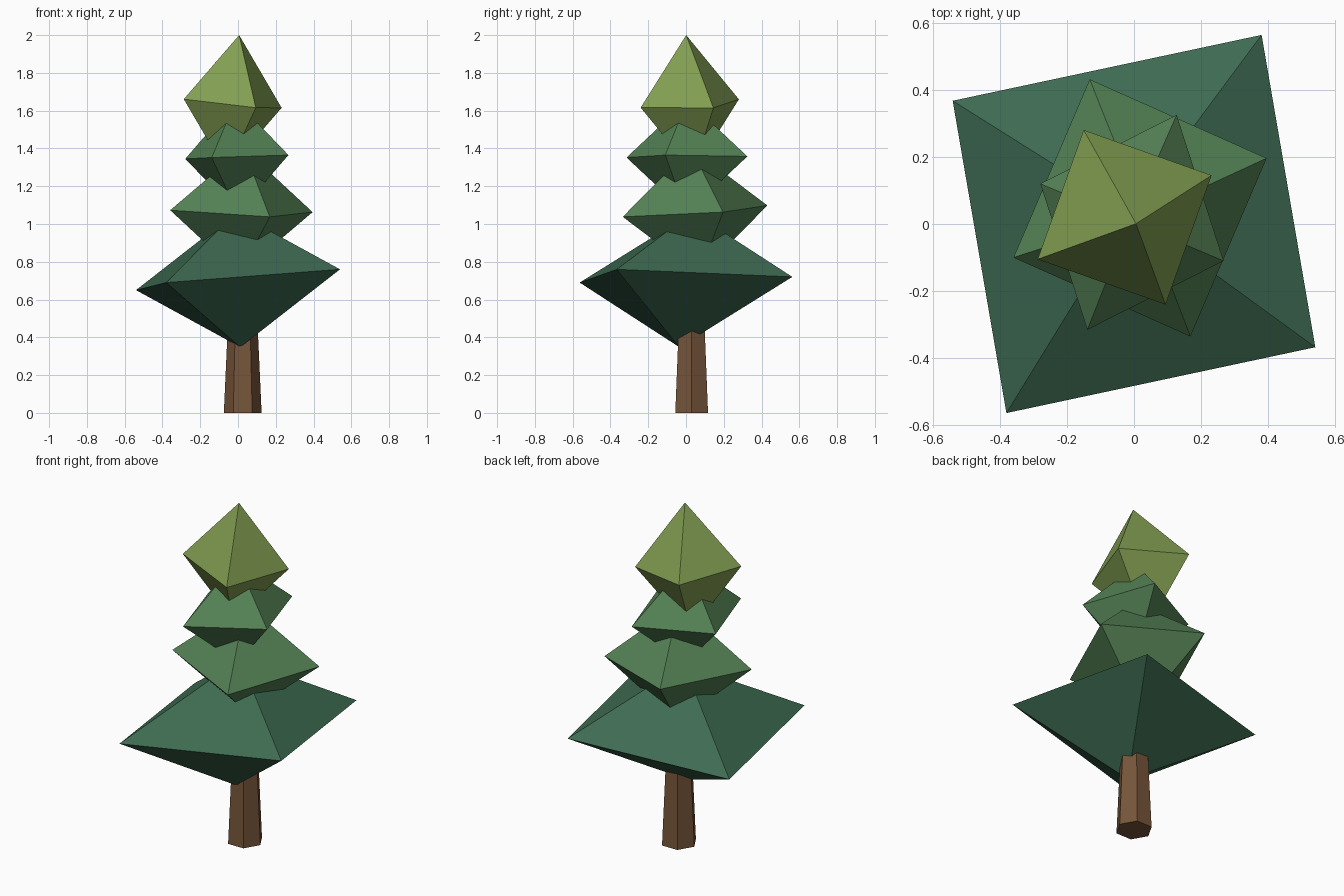
import bpy
import bmesh
from mathutils import Vector, Matrix

if "Cube" in bpy.data.objects:
    bpy.data.objects.remove(bpy.data.objects["Cube"])


def material(name, rgb):
    mat = bpy.data.materials.new(name)
    mat.diffuse_color = (*rgb, 1)
    mat.use_nodes = True
    mat.node_tree.nodes["Principled BSDF"].inputs["Base Color"].default_value = mat.diffuse_color
    return mat


def add_object(name, bm, mat):
    bmesh.ops.recalc_face_normals(bm, faces=bm.faces)
    mesh = bpy.data.meshes.new(name)
    bm.to_mesh(mesh)
    bm.free()
    mesh.materials.append(mat)
    obj = bpy.data.objects.new(name, mesh)
    bpy.context.collection.objects.link(obj)
    return obj


def foliage(name, centre, diagonal_a, diagonal_b, axis, mat):
    """Tilted octahedron from its centre and three half-diagonals."""
    c, a, b, up = (Vector(v) for v in (centre, diagonal_a, diagonal_b, axis))
    bm = bmesh.new()
    ring = [bm.verts.new(c + d) for d in (a, b, -a, -b)]
    for tip in (bm.verts.new(c + up), bm.verts.new(c - up)):
        for i in range(4):
            bm.faces.new((ring[i], ring[(i + 1) % 4], tip))
    return add_object(name, bm, mat)


bark = material("brown bark", (0.181, 0.091, 0.042))
dark_green = material("dark green", (0.048, 0.147, 0.084))
mid_green = material("mid green", (0.089, 0.223, 0.091))
light_green = material("yellow green", (0.223, 0.342, 0.084))

# Tapered six-sided trunk, points facing left and right
bm = bmesh.new()
bmesh.ops.create_cone(bm, cap_ends=True, segments=6, radius1=0.1, radius2=0.068, depth=0.7)
corner = max(bm.verts, key=lambda v: v.co.x).co
if abs(corner.y) > 0.01:
    bmesh.ops.rotate(bm, verts=bm.verts, matrix=Matrix.Rotation(0.5235988, 3, 'Z'))
bmesh.ops.translate(bm, verts=bm.verts, vec=(0.025, 0.03, 0.35))
add_object("trunk", bm, bark)

# Four tiers of foliage, bottom to top
foliage("bottom_foliage", (0, 0, 0.705), (0.54, -0.367, 0.055),
        (0.38, 0.563, 0.015), (-0.012, 0.035, 0.357), dark_green)
foliage("lower_middle_foliage", (0.018, 0.048, 1.068), (0.377, 0.148, -0.005),
        (-0.15, 0.383, 0.03), (0.011, -0.021, 0.335), mid_green)
foliage("upper_middle_foliage", (-0.006, 0.005, 1.355), (0.273, -0.115, 0.01),
        (0.133, 0.32, 0.003), (-0.006, 0.003, 0.3), mid_green)
foliage("top_foliage", (-0.028, 0.02, 1.638), (0.259, 0.125, -0.023),
        (-0.122, 0.26, 0.022), (0.034, -0.019, 0.362), light_green)
